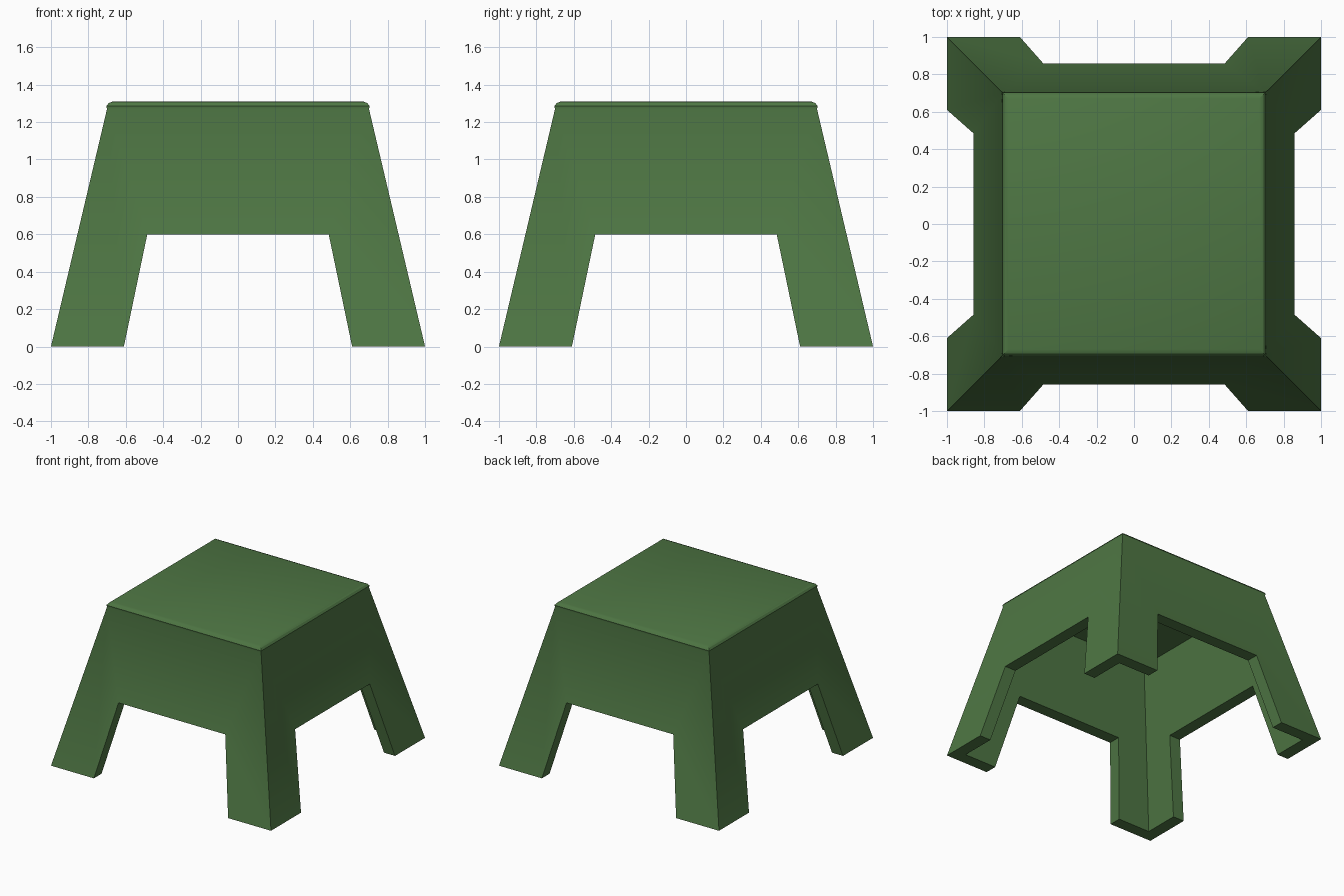
import bpy, bmesh
from math import radians

cube = bpy.data.objects.get("Cube")
if cube:
    bpy.data.objects.remove(cube, do_unlink=True)

SLOPE = 0.236       # how far the walls lean in per unit of height
NOTCH_TOP = 0.6
WALL = 0.1

green = bpy.data.materials.new("dark_green")
green.use_nodes = True
colour = (0.078, 0.185, 0.058, 1)
green.diffuse_color = colour
green.node_tree.nodes["Principled BSDF"].inputs["Base Color"].default_value = colour


def make_object(name, bm):
    bmesh.ops.recalc_face_normals(bm, faces=bm.faces)
    mesh = bpy.data.meshes.new(name)
    bm.to_mesh(mesh)
    bm.free()
    obj = bpy.data.objects.new(name, mesh)
    bpy.context.collection.objects.link(obj)
    mesh.materials.append(green)
    return obj


def square_rings(bm, profile):
    """Stack square rings of (half width, height) and close both ends."""
    rings = [[bm.verts.new((sx * h, sy * h, z))
              for sx, sy in ((-1, -1), (1, -1), (1, 1), (-1, 1))]
             for h, z in profile]
    for low, high in zip(rings, rings[1:]):
        for i in range(4):
            j = (i + 1) % 4
            bm.faces.new((low[i], low[j], high[j], high[i]))
    bm.faces.new(rings[0])
    bm.faces.new(rings[-1])


def notch_cutter(along_x):
    """Trapezoid prism that opens the space between two legs."""
    bm = bmesh.new()
    outline = [(-0.631, -0.1), (0.631, -0.1), (0.485, NOTCH_TOP), (-0.485, NOTCH_TOP)]
    verts = [bm.verts.new((-1.5, u, z) if along_x else (u, -1.5, z)) for u, z in outline]
    face = bm.faces.new(verts)
    moved = bmesh.ops.extrude_face_region(bm, geom=[face])["geom"]
    bmesh.ops.translate(bm, vec=(3, 0, 0) if along_x else (0, 3, 0),
                        verts=[v for v in moved if isinstance(v, bmesh.types.BMVert)])
    cutter = make_object("notch_cutter", bm)
    cutter.hide_render = True
    return cutter


# Hollow tapered shell: ceiling, inner walls, feet, outer walls, rounded seat rim
ceiling = 1.21
bm = bmesh.new()
square_rings(bm, [
    (1 - WALL - SLOPE * ceiling, ceiling),
    (1 - WALL, 0),
    (1, 0),
    (1 - SLOPE * 1.27, 1.27),
    (0.704, 1.285),
    (0.692, 1.301),
    (0.67, 1.31),
])
stool = make_object("stool_body", bm)

# Cut the notches that leave four corner legs
cutters = [notch_cutter(True), notch_cutter(False)]
for cutter in cutters:
    mod = stool.modifiers.new("leg_notch", "BOOLEAN")
    mod.operation = "DIFFERENCE"
    mod.solver = "EXACT"
    mod.object = cutter
bpy.context.view_layer.objects.active = stool
stool.select_set(True)
for mod in list(stool.modifiers):
    bpy.ops.object.modifier_apply(modifier=mod.name)
for cutter in cutters:
    bpy.data.objects.remove(cutter, do_unlink=True)

bpy.ops.object.shade_smooth_by_angle(angle=radians(30))
